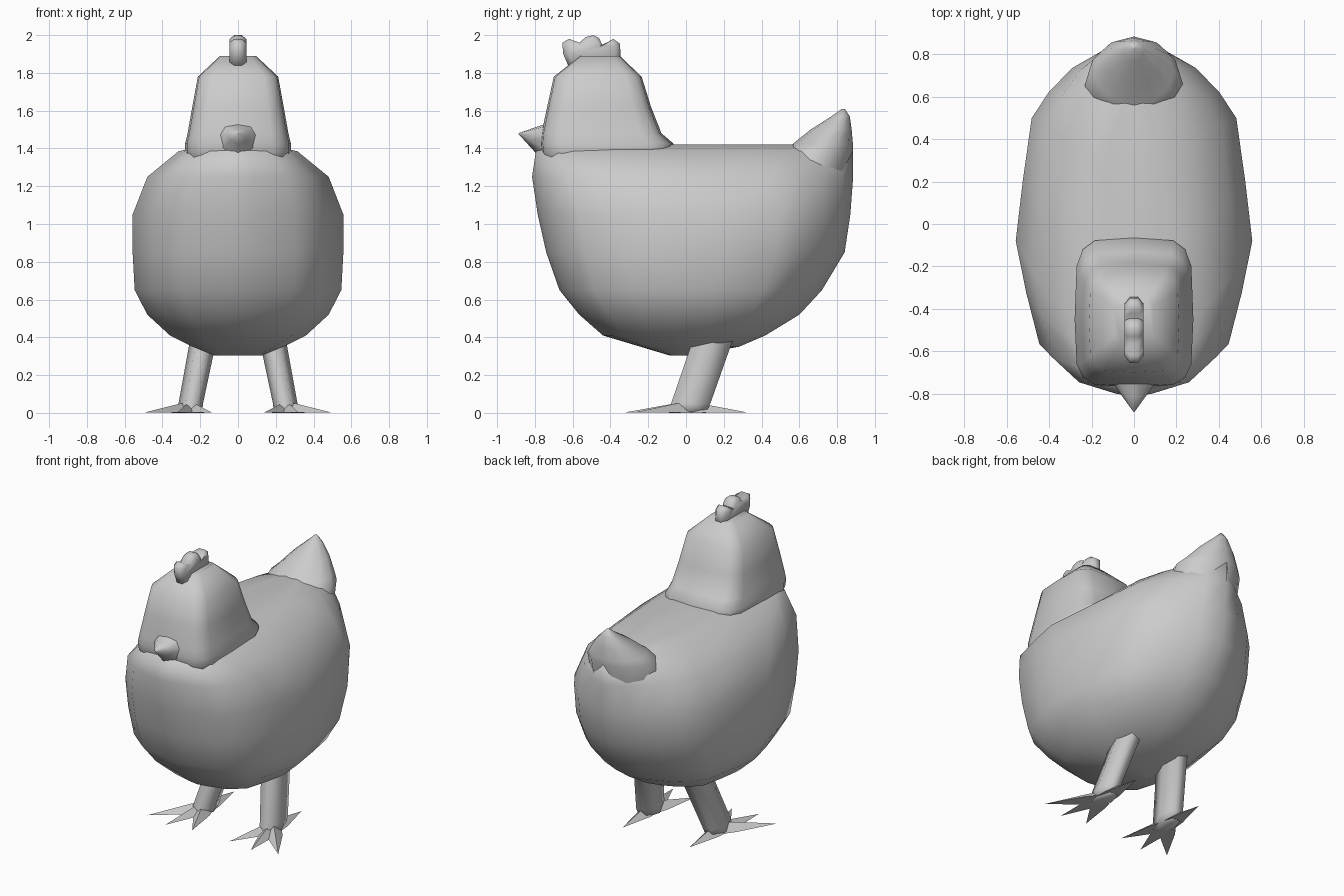
import bpy, bmesh, math
from mathutils import Vector

if "Cube" in bpy.data.objects:
    bpy.data.objects.remove(bpy.data.objects["Cube"])

grey = bpy.data.materials.new("plain grey")
grey.diffuse_color = (0.6, 0.6, 0.6, 1)
grey.use_nodes = True
grey.node_tree.nodes["Principled BSDF"].inputs["Base Color"].default_value = grey.diffuse_color


def finish(name, bm, angle):
    bmesh.ops.recalc_face_normals(bm, faces=bm.faces[:])
    me = bpy.data.meshes.new(name)
    bm.to_mesh(me)
    bm.free()
    me.materials.append(grey)
    ob = bpy.data.objects.new(name, me)
    bpy.context.collection.objects.link(ob)
    bpy.ops.object.select_all(action='DESELECT')
    ob.select_set(True)
    bpy.context.view_layer.objects.active = ob
    bpy.ops.object.shade_smooth_by_angle(angle=math.radians(angle))
    return ob


def skin(bm, rings):
    """Bridge equal-length rings of points and cap both ends."""
    loops = [[bm.verts.new(p) for p in r] for r in rings]
    n = len(loops[0])
    for a, b in zip(loops, loops[1:]):
        for i in range(n):
            j = (i + 1) % n
            bm.faces.new((a[i], a[j], b[j], b[i]))
    bm.faces.new(loops[0])
    bm.faces.new(loops[-1])


def rounded(n, power):
    """Unit superellipse outline."""
    e = 2 / power
    return [tuple(math.copysign(abs(v) ** e, v) if abs(v) > 1e-6 else 0.0 for v in
            (math.cos(2 * math.pi * i / n), math.sin(2 * math.pi * i / n))) for i in range(n)]


def loft(name, rows, outline, angle=75):
    """Rows: z, half width, front y, back y, y of greatest width."""
    bm = bmesh.new()
    skin(bm, [[(x * w, mid + (y * (back - mid) if y > 0 else y * (mid - front)), z)
               for x, y in outline] for z, w, front, back, mid in rows])
    return finish(name, bm, angle)


# Plump body: tapered plan, blunt breast and a broad wedge at the back
half = [(0, -1), (0.18, -0.975), (0.54, -0.885), (0.8, -0.69), (0.91, -0.35), (1, 0),
        (0.94, 0.3), (0.865, 0.61), (0.72, 0.74), (0.52, 0.86), (0.25, 0.95), (0, 1)]
plan = half + [(-x, y) for x, y in half[-2:0:-1]]
loft("body", [
    (0.305, 0.13, -0.09, 0.02, -0.03),
    (0.35, 0.24, -0.24, 0.28, -0.03),
    (0.41, 0.36, -0.44, 0.42, -0.04),
    (0.52, 0.48, -0.565, 0.60, -0.05),
    (0.65, 0.547, -0.67, 0.72, -0.08),
    (0.85, 0.558, -0.74, 0.84, -0.08),
    (1.05, 0.558, -0.785, 0.87, -0.08),
    (1.25, 0.48, -0.815, 0.885, -0.22),
    (1.385, 0.315, -0.795, 0.885, -0.42),
    (1.42, 0.16, -0.66, 0.62, -0.35),
], plan)

# Neck and head, rooted inside the body
loft("neck_and_head", [
    (1.27, 0.25, -0.72, -0.14, -0.44),
    (1.38, 0.28, -0.765, -0.08, -0.45),
    (1.425, 0.28, -0.77, -0.065, -0.45),
    (1.48, 0.267, -0.765, -0.13, -0.46),
    (1.62, 0.242, -0.735, -0.185, -0.47),
    (1.78, 0.213, -0.70, -0.235, -0.47),
    (1.89, 0.095, -0.56, -0.35, -0.46),
], rounded(16, 4.6))

# Upturned tail, rooted inside the body
loft("tail", [
    (1.25, 0.24, 0.45, 0.85, 0.62),
    (1.385, 0.225, 0.50, 0.884, 0.68),
    (1.42, 0.19, 0.56, 0.884, 0.72),
    (1.50, 0.125, 0.66, 0.877, 0.78),
    (1.57, 0.05, 0.77, 0.867, 0.825),
    (1.61, 0.008, 0.825, 0.84, 0.833),
], rounded(12, 1.9))

# Beak: a short cone with a flattened oval root
bm = bmesh.new()
tip = Vector((0, -0.89, 1.48))
root = [(0, -0.73, 1.535), (0.08, -0.73, 1.52), (0.115, -0.73, 1.47), (0.08, -0.76, 1.40),
        (0, -0.79, 1.37), (-0.08, -0.76, 1.40), (-0.115, -0.73, 1.47), (-0.08, -0.73, 1.52)]
skin(bm, [root, [tip.lerp(Vector(p), 0.5) for p in root],
          [tip.lerp(Vector(p), 0.03) for p in root]])
finish("beak", bm, 80)

# Comb: lobed outline, narrowed towards both sides
outline = [(-0.62, 1.83), (-0.65, 1.90), (-0.655, 1.96), (-0.62, 1.98), (-0.565, 1.96),
           (-0.53, 1.99), (-0.49, 2.0), (-0.46, 1.985), (-0.445, 1.95), (-0.42, 1.96),
           (-0.385, 1.98), (-0.35, 1.955), (-0.345, 1.88), (-0.40, 1.83)]
bm = bmesh.new()
rings = []
for x, k in ((-0.044, 0.8), (-0.02, 1), (0.02, 1), (0.044, 0.8)):
    rings.append([(x, -0.5 + (y + 0.5) * k, 1.9 + (z - 1.9) * k) for y, z in outline])
skin(bm, rings)
finish("comb", bm, 70)

# Legs and feet, mirrored across x
for side, label in ((1, "right"), (-1, "left")):
    # Slanted leg, flaring where it joins the body
    bm = bmesh.new()
    rings = []
    for z, x, y, rx, ry in ((0.50, 0.175, 0.20, 0.11, 0.16), (0.38, 0.185, 0.14, 0.07, 0.122),
                            (0.05, 0.25, 0.025, 0.065, 0.12), (0.0, 0.25, 0.01, 0.06, 0.11)):
        rings.append([(side * (x + rx * math.cos(i * math.pi / 3)),
                       y + ry * math.sin(i * math.pi / 3), z) for i in range(6)])
    skin(bm, rings)
    finish(label + "_leg", bm, 80)

    # Pointed toes: three forward, one back
    bm = bmesh.new()
    for tx, ty in ((0.49, -0.27), (0.32, -0.32), (0.14, -0.29), (0.25, 0.32)):
        heel = Vector((0.255, 0.01, 0))
        end = Vector((tx, ty, 0.003))
        across = (end - heel).cross(Vector((0, 0, 1))).normalized() * 0.055
        mid = heel.lerp(end, 0.28)
        pts = [heel + across, heel - across, heel + Vector((0, 0, 0.06)),
               mid + across * 0.9, mid - across * 0.9, mid + Vector((0, 0, 0.045)), end]
        v = [bm.verts.new((side * p.x, p.y, p.z)) for p in pts]
        for f in ((0, 1, 2), (0, 3, 4, 1), (1, 4, 5, 2), (2, 5, 3, 0),
                  (3, 6, 4), (4, 6, 5), (5, 6, 3)):
            bm.faces.new([v[i] for i in f])
    finish(label + "_foot", bm, 60)
